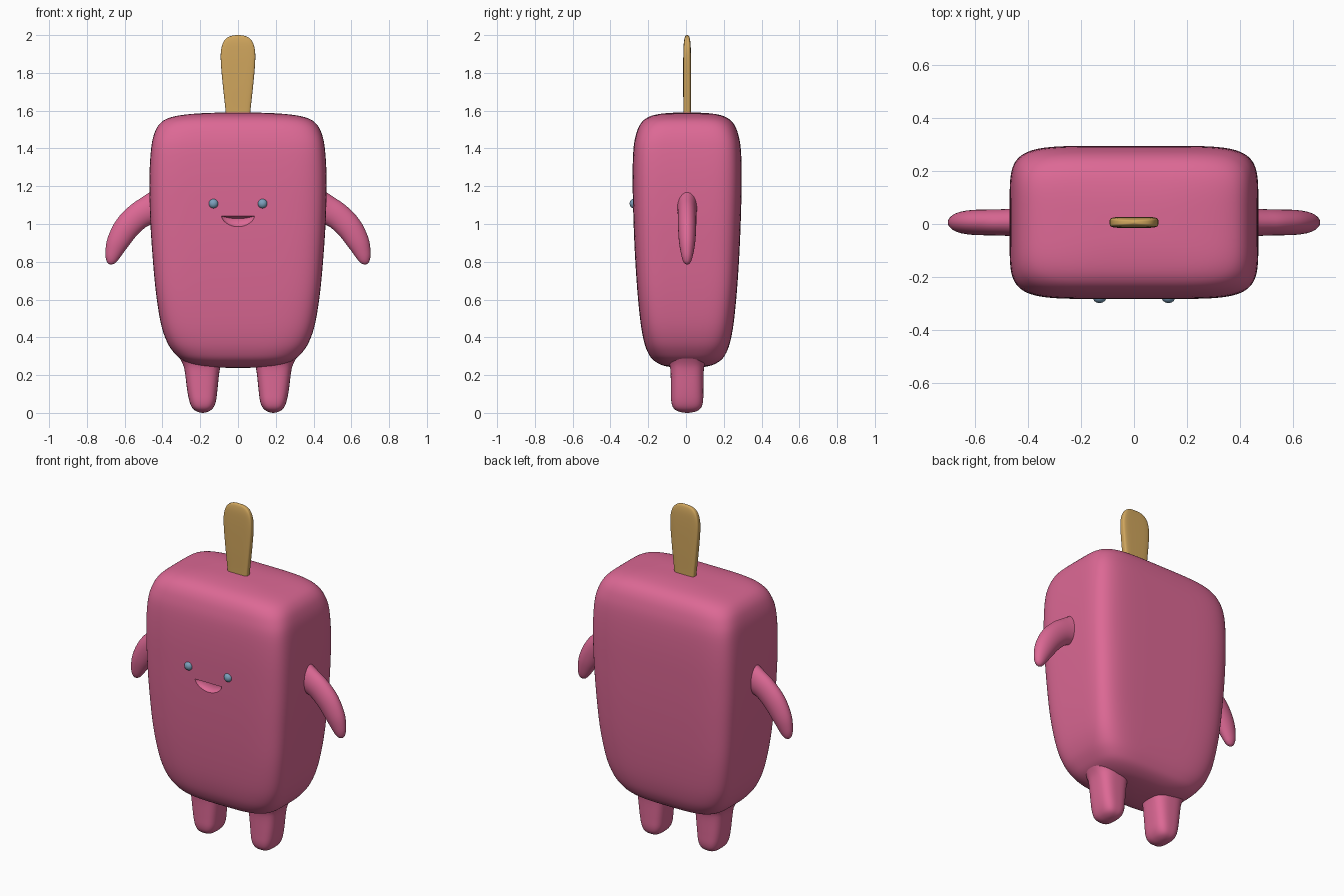
import bpy, bmesh, math
from mathutils import Vector

if "Cube" in bpy.data.objects:
    bpy.data.objects.remove(bpy.data.objects["Cube"])

YC = 0.006  # depth centre of the figure


def material(name, rgb):
    m = bpy.data.materials.new(name)
    m.diffuse_color = (*rgb, 1)
    m.use_nodes = True
    m.node_tree.nodes["Principled BSDF"].inputs["Base Color"].default_value = m.diffuse_color
    return m


PINK = material("pink_ice", (0.72, 0.14, 0.30))
WOOD = material("wood", (0.63, 0.38, 0.11))
BLUE = material("eye_blue", (0.20, 0.35, 0.50))


def refine(rows, steps=4):
    """Catmull-Rom interpolation between the given section rows."""
    out = []
    for i in range(len(rows) - 1):
        p = [rows[max(0, min(len(rows) - 1, i + k))] for k in (-1, 0, 1, 2)]
        for s in range(steps):
            t = s / steps
            out.append([max(0.5 * (2 * b + (c - a) * t + (2 * a - 5 * b + 4 * c - d) * t * t
                                   + (3 * b - a - 3 * c + d) * t ** 3), 0)
                        for a, b, c, d in zip(*p)])
    out.append(list(rows[-1]))
    return out


def finish(name, bm, mat):
    bmesh.ops.recalc_face_normals(bm, faces=bm.faces)
    me = bpy.data.meshes.new(name)
    bm.to_mesh(me)
    bm.free()
    me.materials.append(mat)
    ob = bpy.data.objects.new(name, me)
    bpy.context.collection.objects.link(ob)
    return ob


def smooth(ob, mirrored=False):
    bpy.ops.object.select_all(action='DESELECT')
    ob.select_set(True)
    bpy.context.view_layer.objects.active = ob
    bpy.ops.object.shade_smooth_by_angle(angle=math.radians(45))
    if mirrored:
        ob.modifiers.new("mirror", 'MIRROR').use_mirror_merge = False


def loft(name, rows, mat, seg=48, follow=False):
    """Superellipse sections; row = x, z, half width, half depth, exponent."""
    rows = refine(rows)
    bm = bmesh.new()
    rings = []
    for i, (x, z, w, d, n) in enumerate(rows):
        u = Vector((1, 0, 0))
        if follow:
            a, b = rows[max(i - 1, 0)], rows[min(i + 1, len(rows) - 1)]
            u = Vector((a[1] - b[1], 0, b[0] - a[0])).normalized()
        ring = []
        for k in range(seg):
            t = 2 * math.pi * (k + 0.5) / seg
            c, s = math.cos(t), math.sin(t)
            pw = lambda q: math.copysign(abs(q) ** (2 / n), q)
            ring.append(bm.verts.new(Vector((x, YC, z)) + u * w * pw(c)
                                     + Vector((0, d * pw(s), 0))))
        rings.append(ring)
    for r0, r1 in zip(rings, rings[1:]):
        for k in range(seg):
            j = (k + 1) % seg
            bm.faces.new((r0[k], r0[j], r1[j], r1[k]))
    bm.faces.new(rings[0])
    bm.faces.new(rings[-1])
    return finish(name, bm, mat)


# Body: rounded, slightly tapered ice block
body = loft("body", [
    (0, .238, .01, .006, 3), (0, .241, .12, .07, 3), (0, .252, .22, .13, 3.5),
    (0, .28, .295, .18, 4), (0, .32, .34, .208, 4.5), (0, .38, .378, .229, 5),
    (0, .48, .41, .247, 5.5), (0, .65, .436, .264, 6), (0, .85, .454, .277, 6),
    (0, 1.05, .466, .285, 6), (0, 1.25, .469, .289, 6), (0, 1.4, .460, .284, 6),
    (0, 1.48, .443, .269, 5.5), (0, 1.53, .415, .247, 5), (0, 1.56, .37, .216, 4.5),
    (0, 1.578, .29, .17, 4), (0, 1.588, .16, .095, 3.5), (0, 1.59, .01, .006, 3)],
    PINK, seg=96)

# Mouth: crescent pocket with a sharp upper lip, carved from the body
bm = bmesh.new()
bmesh.ops.create_uvsphere(bm, u_segments=32, v_segments=24, radius=1)
cut = bmesh.ops.bisect_plane(bm, geom=bm.verts[:] + bm.edges[:] + bm.faces[:],
                             plane_co=(0, 0, 0.01), plane_no=(0, 0, 1), clear_outer=True)
bmesh.ops.holes_fill(bm, edges=[e for e in bm.edges if e.is_boundary])
bmesh.ops.triangulate(bm, faces=[f for f in bm.faces if len(f.verts) > 4])
for v in bm.verts:
    x, y, z = v.co
    v.co = (x * .088, -.281 + y * .03, 1.028 + z * .043 + .014 * x * x)
cutter = finish("mouth_cutter", bm, PINK)
cutter.hide_render = True
mod = body.modifiers.new("mouth", 'BOOLEAN')
mod.object, mod.operation, mod.solver = cutter, 'DIFFERENCE', 'EXACT'
bpy.context.view_layer.objects.active = body
bpy.ops.object.modifier_apply(modifier=mod.name)
bpy.data.objects.remove(cutter)
smooth(body)

# Arms: drooping tapered flippers
arms = loft("arms", [
    (.435, 1.088, .088, .056, 2), (.475, 1.072, .077, .051, 2), (.53, 1.04, .071, .049, 2),
    (.59, .98, .068, .048, 2), (.636, .905, .059, .043, 2), (.660, .845, .044, .033, 2),
    (.669, .81, .031, .024, 2), (.671, .792, .018, .014, 2), (.671, .785, .003, .003, 2)],
    PINK, seg=32, follow=True)
smooth(arms, True)

# Legs: short tapered stumps
legs = loft("legs", [
    (.19, .30, .125, .115, 2.5), (.19, .262, .104, .096, 2.7), (.19, .22, .092, .088, 3),
    (.189, .12, .080, .086, 3), (.187, .06, .070, .084, 3), (.187, .025, .054, .072, 3),
    (.187, .007, .03, .045, 2.7), (.187, 0, .004, .006, 2.5)], PINK)
smooth(legs, True)

# Wooden stick
stick = loft("stick", [
    (0, 1.57, .063, .02, 5), (0, 1.62, .068, .02, 5), (0, 1.72, .079, .021, 5),
    (0, 1.84, .090, .021, 5), (0, 1.91, .091, .02, 5), (0, 1.955, .081, .018, 5),
    (0, 1.982, .063, .014, 4.5), (0, 1.996, .036, .009, 4), (0, 2.0, .004, .002, 3)], WOOD)
smooth(stick)

# Eyes: small beads
bm = bmesh.new()
bmesh.ops.create_uvsphere(bm, u_segments=24, v_segments=16, radius=.025)
for v in bm.verts:
    v.co = (v.co.x + .13, v.co.y * .85 - .277, v.co.z + 1.108)
smooth(finish("eyes", bm, BLUE), True)
